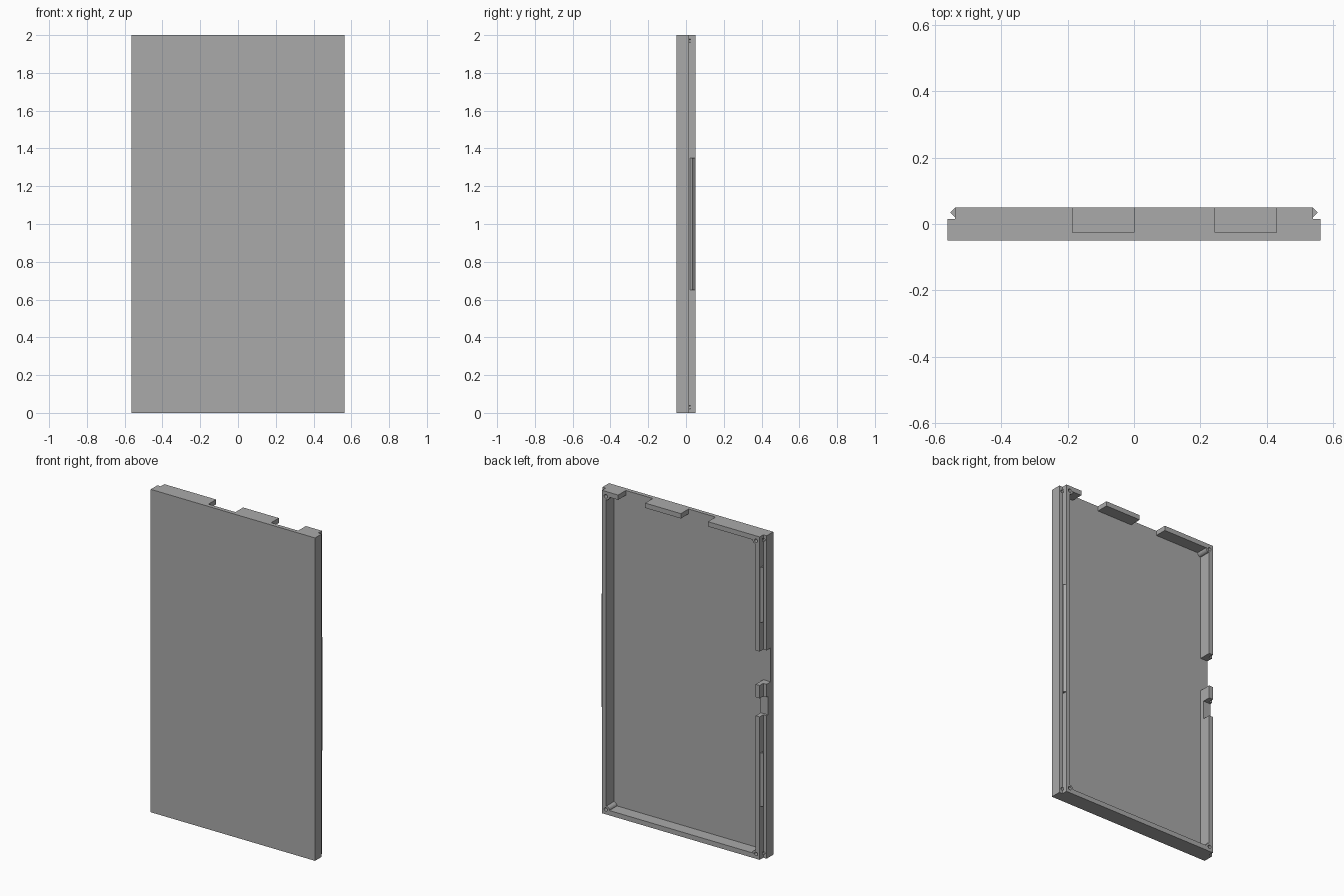
import bpy
from math import radians

if "Cube" in bpy.data.objects:
    bpy.data.objects.remove(bpy.data.objects["Cube"], do_unlink=True)

grey = bpy.data.materials.new("plain grey")
grey.use_nodes = True
GREY = (0.4, 0.4, 0.4, 1)
grey.diffuse_color = GREY
grey.node_tree.nodes["Principled BSDF"].inputs["Base Color"].default_value = GREY

HALF_W, LIP, INNER = 0.563, 0.54, 0.512    # half widths: shell, stepped lip, cavity
FRONT, FLOOR, LEDGE, BACK = -0.05, -0.025, 0.015, 0.05
HEIGHT, WALL = 2.0, 0.03


def mesh_object(name, verts, faces):
    mesh = bpy.data.meshes.new(name)
    mesh.from_pydata(verts, [], faces)
    obj = bpy.data.objects.new(name, mesh)
    bpy.context.collection.objects.link(obj)
    mesh.materials.append(grey)
    return obj


def prism(name, profile, z0, z1):
    """Extrude a counter-clockwise xy profile upwards."""
    n = len(profile)
    verts = [(x, y, z) for z in (z0, z1) for x, y in profile]
    sides = [(i, (i + 1) % n, (i + 1) % n + n, i + n) for i in range(n)]
    return mesh_object(name, verts, [tuple(reversed(range(n))), tuple(range(n, 2 * n))] + sides)


def box(name, x0, x1, y0, y1, z0, z1):
    return prism(name, [(x0, y0), (x1, y0), (x1, y1), (x0, y1)], z0, z1)


def rod(name, x, z, radius, y0, y1):
    bpy.ops.mesh.primitive_cylinder_add(vertices=20, radius=radius, depth=y1 - y0,
                                        location=(x, (y0 + y1) / 2, z),
                                        rotation=(radians(90), 0, 0))
    obj = bpy.context.object
    obj.name = name
    obj.data.materials.append(grey)
    return obj


def combine(target, tool, operation):
    mod = target.modifiers.new(operation.title(), 'BOOLEAN')
    mod.operation, mod.solver, mod.object = operation, 'EXACT', tool
    bpy.context.view_layer.objects.active = target
    bpy.ops.object.modifier_apply(modifier=mod.name)
    bpy.data.objects.remove(tool, do_unlink=True)


# Tray with a stepped lip along both long sides
shell = prism("shell", [(-HALF_W, FRONT), (HALF_W, FRONT), (HALF_W, LEDGE), (LIP, LEDGE),
                        (LIP, BACK), (-LIP, BACK), (-LIP, LEDGE), (-HALF_W, LEDGE)], 0, HEIGHT)
combine(shell, box("cavity", -INNER, INNER, FLOOR, 0.2, WALL, HEIGHT - WALL), 'DIFFERENCE')

# Corner bosses with small holes, and dimples at the foot of the lip
corners = [(sx, z) for sx in (-1, 1) for z in (WALL, HEIGHT - WALL)]
for sx, z in corners:
    combine(shell, rod("boss", sx * 0.511, z, 0.021, FLOOR - 0.01, BACK - 0.0005), 'UNION')
for sx, z in corners:
    combine(shell, rod("hole", sx * 0.515, z, 0.011, 0.0, 0.1), 'DIFFERENCE')
    combine(shell, rod("dimple", sx * 0.543, z, 0.009, 0.005, 0.024), 'DIFFERENCE')

# Openings in the top wall
for x0, x1 in ((-0.185, 0.0), (0.245, 0.43)):
    combine(shell, box("top_notch", x0, x1, FLOOR, 0.2, 1.9, 2.1), 'DIFFERENCE')

# Openings in the right wall: a deep one and a shallower one
for y0, z0, z1 in ((FLOOR, 1.08, 1.29), (0.0, 0.885, 1.0)):
    combine(shell, box("side_notch", -0.7, -0.45, y0, 0.2, z0, z1), 'DIFFERENCE')

# Snap ridges: one long on the left, two short on the right
for name, side, z0, z1 in (("left_snap_ridge", 1, 0.65, 1.35),
                           ("upper_right_snap_ridge", -1, 1.47, 1.81),
                           ("lower_right_snap_ridge", -1, 0.33, 0.66)):
    profile = [(side * x, y) for x, y in ((LIP - 0.002, 0.02), (LIP, 0.02), (0.554, 0.035),
                                          (LIP, 0.049), (LIP - 0.002, 0.049))]
    prism(name, profile if side > 0 else profile[::-1], z0, z1)
